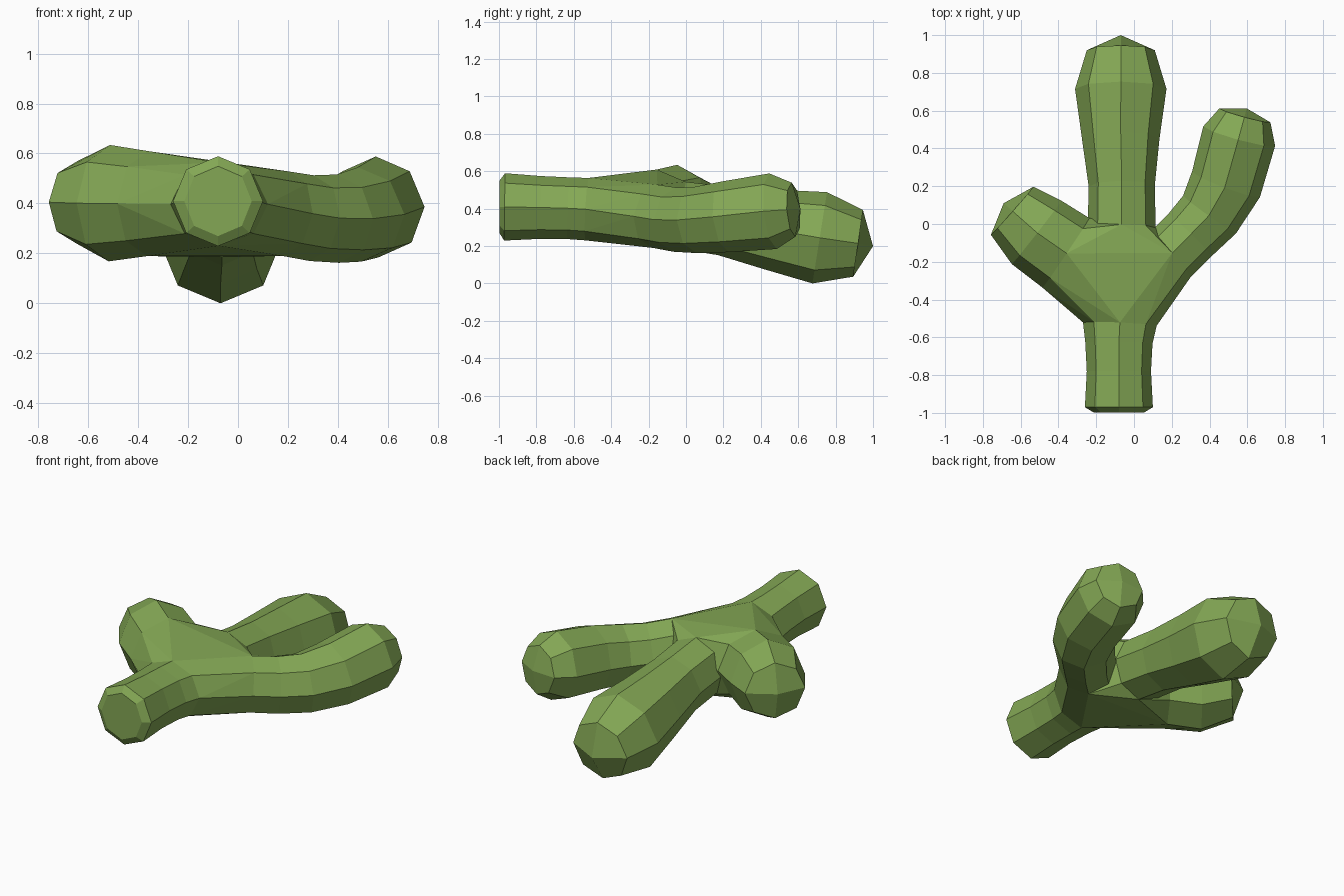
import bpy, bmesh, math
from mathutils import Vector

if "Cube" in bpy.data.objects:
    bpy.data.objects.remove(bpy.data.objects["Cube"])

green = bpy.data.materials.new("green")
green.diffuse_color = (0.23, 0.39, 0.09, 1)
green.use_nodes = True
green.node_tree.nodes["Principled BSDF"].inputs["Base Color"].default_value = green.diffuse_color


def make_object(name, bm):
    bmesh.ops.recalc_face_normals(bm, faces=bm.faces)
    mesh = bpy.data.meshes.new(name)
    bm.to_mesh(mesh)
    bm.free()
    mesh.materials.append(green)
    ob = bpy.data.objects.new(name, mesh)
    bpy.context.collection.objects.link(ob)
    return ob


def ring_points(rings, sides=8):
    """Octagon points around each (x, y, z, side radius, vertical radius)."""
    centres = [Vector(r[:3]) for r in rings]
    result = []
    for i, (x, y, z, rs, rv) in enumerate(rings):
        ahead = centres[min(i + 1, len(rings) - 1)]
        behind = centres[max(i - 1, 0)]
        t = (ahead - behind).normalized()
        side = t.cross(Vector((0, 0, 1))).normalized()
        up = side.cross(t)
        angles = [2 * math.pi * k / sides for k in range(sides)]
        result.append([centres[i] + side * rs * math.cos(a) + up * rv * math.sin(a) for a in angles])
    return result


def tube(name, rings, tip, sides=8):
    """Faceted tube with a flat start and a blunt tip made of four quads."""
    bm = bmesh.new()
    loops = [[bm.verts.new(p) for p in ring] for ring in ring_points(rings, sides)]
    for a, b in zip(loops, loops[1:]):
        for k in range(sides):
            n = (k + 1) % sides
            bm.faces.new((a[k], a[n], b[n], b[k]))
    bm.faces.new(loops[0])
    p = bm.verts.new(tip)
    end = loops[-1]
    for k in range(0, sides, 2):
        bm.faces.new((end[k], end[k + 1], end[(k + 2) % sides], p))
    return make_object(name, bm)


# trunk rising to the long middle stem
trunk_rings = [
    (-0.08, -0.997, 0.41, 0.135, 0.14),
    (-0.08, -0.97, 0.41, 0.18, 0.18),
    (-0.08, -0.78, 0.407, 0.17, 0.168),
    (-0.08, -0.63, 0.403, 0.178, 0.165),
    (-0.075, -0.53, 0.398, 0.195, 0.167),
    (-0.065, -0.30, 0.385, 0.19, 0.17),
    (-0.065, -0.02, 0.365, 0.18, 0.18),
    (-0.065, 0.20, 0.335, 0.175, 0.185),
    (-0.07, 0.45, 0.29, 0.205, 0.215),
    (-0.07, 0.715, 0.245, 0.242, 0.247),
    (-0.07, 0.92, 0.215, 0.18, 0.18),
]
# short arm on the left
left_rings = [
    (0.02, -0.36, 0.39, 0.13, 0.15),
    (-0.24, -0.23, 0.395, 0.20, 0.185),
    (-0.36, -0.153, 0.40, 0.222, 0.21),
    (-0.515, -0.045, 0.402, 0.213, 0.233),
    (-0.645, 0.07, 0.406, 0.17, 0.165),
]
# long curved arm on the right
right_rings = [
    (-0.07, -0.38, 0.39, 0.13, 0.15),
    (0.06, -0.28, 0.375, 0.16, 0.17),
    (0.19, -0.165, 0.36, 0.16, 0.17),
    (0.295, -0.06, 0.342, 0.16, 0.172),
    (0.40, 0.05, 0.34, 0.172, 0.177),
    (0.487, 0.21, 0.357, 0.192, 0.19),
    (0.557, 0.465, 0.387, 0.197, 0.203),
    (0.587, 0.575, 0.395, 0.14, 0.145),
]
trunk = tube("cactus", trunk_rings, (-0.07, 1.0, 0.20))
left_arm = tube("left_arm", left_rings, (-0.69, 0.11, 0.41))
right_arm = tube("right_arm", right_rings, (0.597, 0.612, 0.40))

# fork: smooth web spanning the sections where the limbs meet
bm = bmesh.new()
spans = (ring_points(trunk_rings)[4] + ring_points(trunk_rings)[6]
         + ring_points(left_rings)[2] + ring_points(right_rings)[2])
for p in spans:
    bm.verts.new(p)
hull = bmesh.ops.convex_hull(bm, input=bm.verts)
loose = [v for v in bm.verts if not v.link_faces]
bmesh.ops.delete(bm, geom=loose, context='VERTS')
fork = make_object("fork", bm)

# weld everything into one body
helpers = (fork, left_arm, right_arm)
for part in helpers:
    mod = trunk.modifiers.new("weld", 'BOOLEAN')
    mod.operation = 'UNION'
    mod.solver = 'EXACT'
    mod.object = part
bpy.context.view_layer.update()
dg = bpy.context.evaluated_depsgraph_get()
welded = bpy.data.meshes.new_from_object(trunk.evaluated_get(dg))
trunk.modifiers.clear()
trunk.data = welded
for part in helpers:
    bpy.data.objects.remove(part)

# stand exactly on the ground
low = min(v.co.z for v in welded.vertices)
for v in welded.vertices:
    v.co.z -= low
